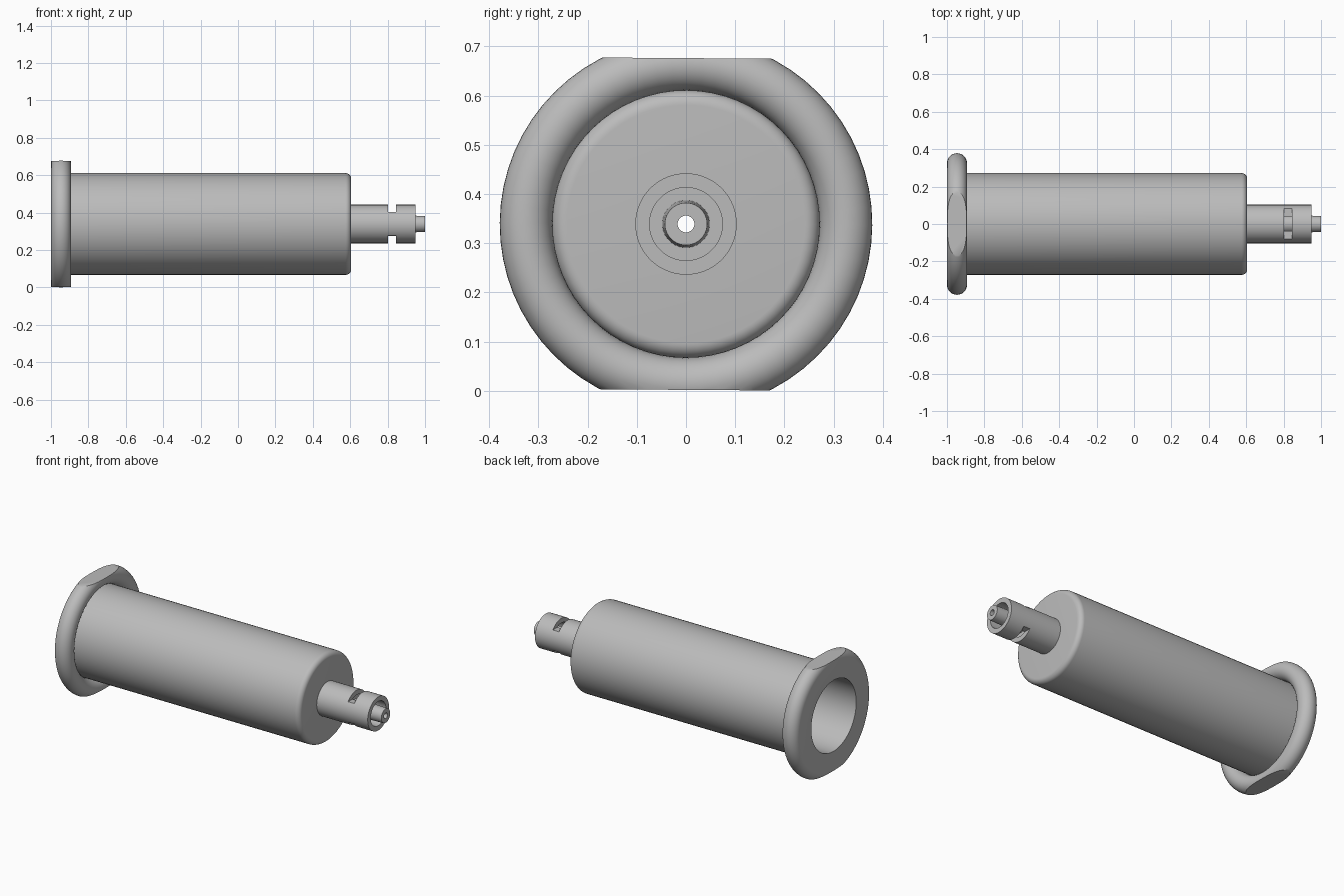
import bpy, bmesh
from math import sin, cos, pi, radians
from mathutils import Matrix, Vector

old = bpy.data.objects.get("Cube")
if old:
    bpy.data.objects.remove(old, do_unlink=True)

AXIS_Z = 0.339     # height of the long axis
BORE = 0.217       # inside radius of the barrel
WALL = 0.272       # outside radius of the barrel
CHANNEL = 0.017    # narrow passage through the nozzle
SEGMENTS = 64

grey = bpy.data.materials.new("Light grey plastic")
grey.use_nodes = True
colour = (0.5, 0.5, 0.5, 1)
grey.diffuse_color = colour
grey.node_tree.nodes["Principled BSDF"].inputs["Base Color"].default_value = colour


def arc(x, r, radius, start, end, steps):
    """Profile points on a circle; angles in degrees from the +x axis."""
    angles = [radians(start + (end - start) * i / steps) for i in range(steps + 1)]
    return [(x + radius * cos(a), r + radius * sin(a)) for a in angles]


def lathe(name, profile, flat=None):
    """Turn a closed (x, radius) profile round the x axis; optionally trim flats."""
    bm = bmesh.new()
    rings = []
    for i in range(SEGMENTS):
        a = 2 * pi * i / SEGMENTS
        rings.append([bm.verts.new((x, r * cos(a), r * sin(a))) for x, r in profile])
    n = len(profile)
    for i in range(SEGMENTS):
        a, b = rings[i], rings[(i + 1) % SEGMENTS]
        for j in range(n):
            k = (j + 1) % n
            bm.faces.new((a[j], a[k], b[k], b[j]))
    if flat:
        for side in (1, -1):
            cut = bmesh.ops.bisect_plane(
                bm, geom=bm.verts[:] + bm.edges[:] + bm.faces[:],
                plane_co=(0, 0, side * flat), plane_no=(0, 0, side), clear_outer=True)
            edges = [e for e in cut["geom_cut"] if isinstance(e, bmesh.types.BMEdge)]
            bmesh.ops.holes_fill(bm, edges=edges, sides=0)
    bmesh.ops.recalc_face_normals(bm, faces=bm.faces[:])
    mesh = bpy.data.meshes.new(name)
    bm.to_mesh(mesh)
    bm.free()
    mesh.materials.append(grey)
    obj = bpy.data.objects.new(name, mesh)
    bpy.context.collection.objects.link(obj)
    obj.location.z = AXIS_Z
    obj.rotation_euler.x = radians(-0.4)
    return obj


def activate(obj):
    bpy.ops.object.select_all(action='DESELECT')
    obj.select_set(True)
    bpy.context.view_layer.objects.active = obj


# Finger flange: rounded rim, flat back, trimmed top and bottom
mid, bead = -0.9465, 0.0535
flange = lathe("finger_flange",
               [(-1, BORE)] + arc(mid, 0.325, bead, 180, -90, 24) + [(mid, BORE)],
               flat=0.337)

# Hollow barrel with a rounded shoulder
barrel = lathe("barrel",
               [(mid, BORE), (mid, WALL)] + arc(0.575, WALL - 0.03, 0.03, 90, 0, 8)
               + [(0.605, CHANNEL), (0.54, CHANNEL), (0.54, BORE)])

# Locking collar with an open socket
collar = lathe("locking_collar",
               [(0.605, CHANNEL), (0.605, 0.103), (0.95, 0.103),
                (0.95, 0.074), (0.795, 0.074), (0.795, CHANNEL)])

# Tapered nozzle inside the collar
nozzle = lathe("nozzle_tip",
               [(0.795, CHANNEL), (0.795, 0.048), (1, 0.043), (1, CHANNEL)])

# Slots across the top and bottom of the collar
for side in (1, -1):
    bpy.ops.mesh.primitive_cube_add(size=1)
    cutter = bpy.context.object
    cutter.name = "slot_cutter"
    cutter.hide_render = True
    cutter.matrix_world = (collar.matrix_basis
                           @ Matrix.Translation(Vector((0.823, 0, side * 0.113)))
                           @ Matrix.Diagonal((0.042, 0.4, 0.1, 1)))
    bpy.context.view_layer.update()
    activate(collar)
    mod = collar.modifiers.new("Slot", 'BOOLEAN')
    mod.operation = 'DIFFERENCE'
    mod.solver = 'EXACT'
    mod.object = cutter
    bpy.ops.object.modifier_apply(modifier=mod.name)
    bpy.data.objects.remove(cutter, do_unlink=True)

for part in (flange, barrel, collar, nozzle):
    activate(part)
    bpy.ops.object.shade_smooth_by_angle(angle=radians(30))
